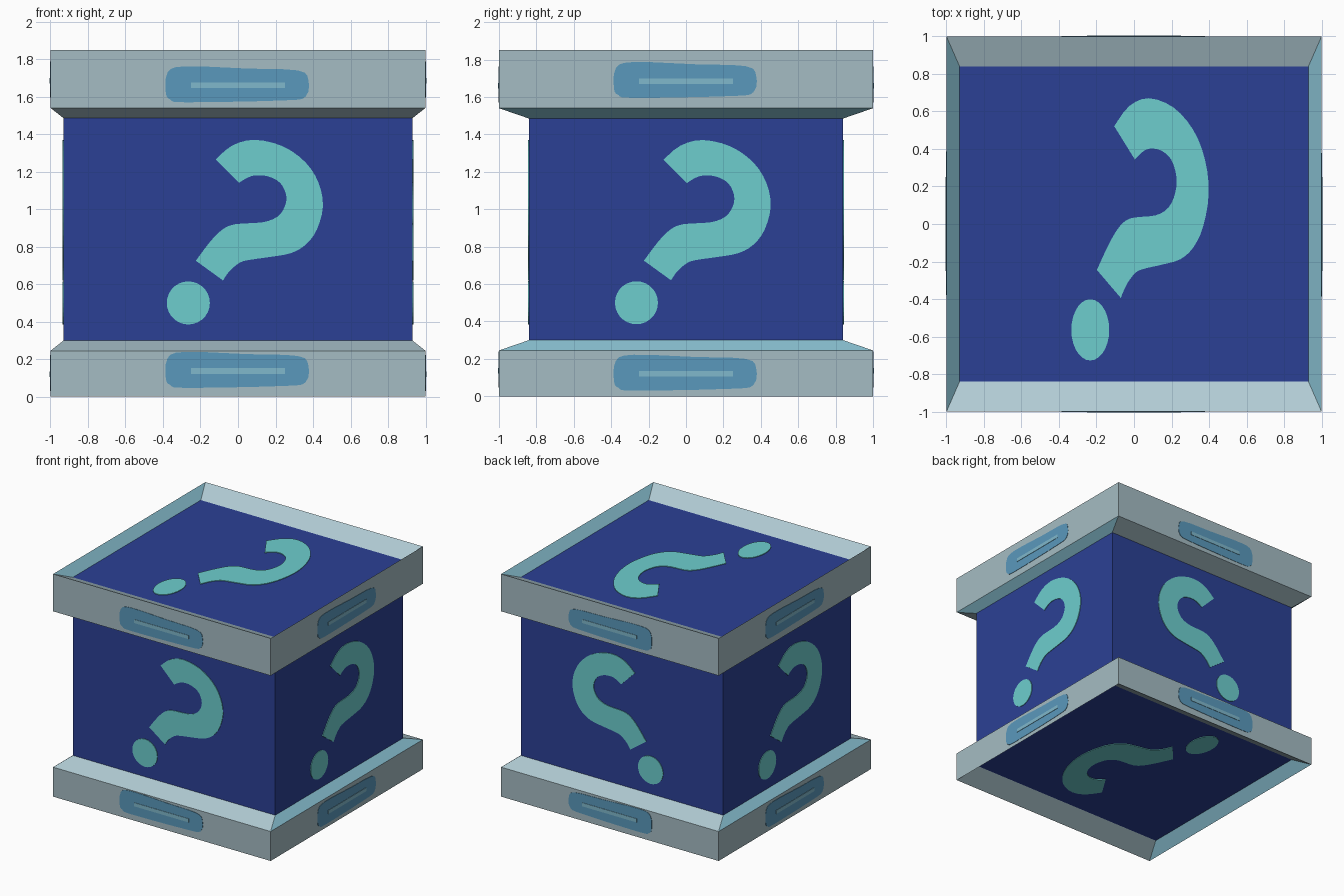
import bpy, bmesh, math
from mathutils import Vector

if "Cube" in bpy.data.objects:
    bpy.data.objects.remove(bpy.data.objects["Cube"])


def material(name, r, g, b):
    m = bpy.data.materials.new(name)
    lin = lambda c: ((c / 255 + 0.055) / 1.055) ** 2.4
    m.diffuse_color = (lin(r), lin(g), lin(b), 1)
    m.use_nodes = True
    m.node_tree.nodes["Principled BSDF"].inputs["Base Color"].default_value = m.diffuse_color
    return m


BLUE = material("deep blue", 43, 64, 149)
TEAL = material("turquoise", 109, 206, 206)
GREY = material("pale grey", 165, 188, 195)
SLOPE = material("pale ice grey", 178, 204, 213)
ICE = material("ice blue", 138, 194, 211)
BADGE = material("steel blue", 90, 153, 188)
BAR = material("light steel blue", 128, 184, 204)

BX, BY, Z0, Z1 = 0.93, 0.84, 0.09, 1.78   # body half sizes, bottom, top


def finish(bm, name, mats):
    bmesh.ops.recalc_face_normals(bm, faces=bm.faces[:])
    me = bpy.data.meshes.new(name)
    bm.to_mesh(me)
    bm.free()
    for m in mats:
        me.materials.append(m)
    ob = bpy.data.objects.new(name, me)
    bpy.context.collection.objects.link(ob)
    return ob


# Body block
bm = bmesh.new()
bmesh.ops.create_cube(bm, size=1)
for v in bm.verts:
    v.co = (v.co.x * 2 * BX, v.co.y * 2 * BY, Z0 if v.co.z < 0 else Z1)
finish(bm, "body", [BLUE])


# Rims: rectangular rings with sloping upper and lower sides
def rim(name, in_low, out_low, out_high, in_high):
    bm = bmesh.new()
    loops = []
    for hx, hy, z in ((BX, BY, in_low), (1, 1, out_low), (1, 1, out_high), (BX, BY, in_high)):
        loops.append([bm.verts.new((sx * hx, sy * hy, z))
                      for sx, sy in ((-1, -1), (1, -1), (1, 1), (-1, 1))])
    for k in range(4):
        a, b = loops[k], loops[(k + 1) % 4]
        for i in range(4):
            j = (i + 1) % 4
            f = bm.faces.new((a[i], a[j], b[j], b[i]))
            if k in (0, 2):                      # sloping faces
                f.material_index = 1 if i % 2 == 0 else 2
    finish(bm, name, [GREY, SLOPE, ICE])


rim("top_rim", 1.485, 1.54, 1.85, Z1)
rim("bottom_rim", Z0, 0.0, 0.245, 0.30)


# Thin painted plates
def plate(name, pts, place, normal, mat, thick=0.005):
    bm = bmesh.new()
    n = Vector(normal)
    low = [bm.verts.new(Vector(place(u, v)) - n * 0.002) for u, v in pts]
    high = [bm.verts.new(Vector(place(u, v)) + n * thick) for u, v in pts]
    bm.faces.new(low)
    bm.faces.new(high)
    for i in range(len(pts)):
        j = (i + 1) % len(pts)
        bm.faces.new((low[i], low[j], high[j], high[i]))
    bmesh.ops.recalc_face_normals(bm, faces=bm.faces[:])
    bmesh.ops.triangulate(bm, faces=[f for f in bm.faces if len(f.verts) > 4])
    finish(bm, name, [mat])


def smooth(pts, steps=3, closed=False):
    """Catmull-Rom curve through the points."""
    p = [Vector(q) for q in pts]
    p = [p[-1]] + p + p[:2] if closed else [p[0]] + p + [p[-1]]
    out = []
    for a, b, c, d in zip(p, p[1:], p[2:], p[3:]):
        for s in range(steps):
            t = s / steps
            q = 0.5 * (2 * b + (c - a) * t + (2 * a - 5 * b + 4 * c - d) * t * t
                       + (3 * b - a - 3 * c + d) * t ** 3)
            out.append((q.x, q.y))
    return out if closed else out + [tuple(pts[-1])]


# Curved hook outline: outer edge, then inner edge back again
outer = [(-.12, 1.265), (-.03, 1.34), (.09, 1.37), (.24, 1.335), (.36, 1.25), (.43, 1.14),
         (.453, 1.015), (.42, .89), (.36, .81), (.28, .765), (.17, .745), (.065, .73),
         (.01, .715), (-.045, .67), (-.08, .62)]
inner = [(-.225, .725), (-.15, .825), (-.085, .89), (-.015, .92), (.13, .93), (.21, .96),
         (.25, 1.015), (.257, 1.075), (.225, 1.14), (.16, 1.175), (.09, 1.18),
         (.045, 1.165), (.005, 1.14)]
hook = smooth(outer) + smooth(inner)
dot = [(-.265 + .115 * math.cos(i * math.pi / 14), .50 + .115 * math.sin(i * math.pi / 14))
       for i in range(28)]

flat = lambda v: 1.42 * (v - 0.88) - 0.025    # stretch for the top and bottom panels
sides = {
    "front": (lambda u, v: (u, -BY, v), (0, -1, 0)),
    "back": (lambda u, v: (u, BY, v), (0, 1, 0)),
    "right": (lambda u, v: (BX, u, v), (1, 0, 0)),
    "left": (lambda u, v: (-BX, -u, v), (-1, 0, 0)),
    "top": (lambda u, v: (.88 * u, flat(v), Z1), (0, 0, 1)),
    "bottom": (lambda u, v: (.88 * u, -flat(v), Z0), (0, 0, -1)),
}
for side, (place, n) in sides.items():
    plate(side + "_hook", hook, place, n, TEAL)
    plate(side + "_dot", dot, place, n, TEAL)

# Badges with a lighter bar on each rim face
badge = smooth([(-.385, -.04), (-.375, .07), (-.28, .102), (.05, .09), (.32, .08), (.375, .03),
                (.36, -.06), (.24, -.08), (-.28, -.09), (-.36, -.075)], 3, True)
bar = [(-.25, -.015), (.25, -.015), (.25, .015), (-.25, .015)]
rim_sides = {
    "front": (lambda u, v: (u, -1, v), (0, -1, 0), 1.66, 0.137),
    "back": (lambda u, v: (u, 1, v), (0, 1, 0), 1.66, 0.137),
    "right": (lambda u, v: (1, u, v), (1, 0, 0), 1.685, 0.12),
    "left": (lambda u, v: (-1, -u, v), (-1, 0, 0), 1.685, 0.12),
}
for side, (place, n, zt, zb) in rim_sides.items():
    for level, z in (("top", zt), ("bottom", zb)):
        at = lambda u, v: place(u, v + z)
        plate(f"{side}_{level}_badge", badge, at, n, BADGE, 0.003)
        plate(f"{side}_{level}_bar", bar, at, n, BAR, 0.006)
